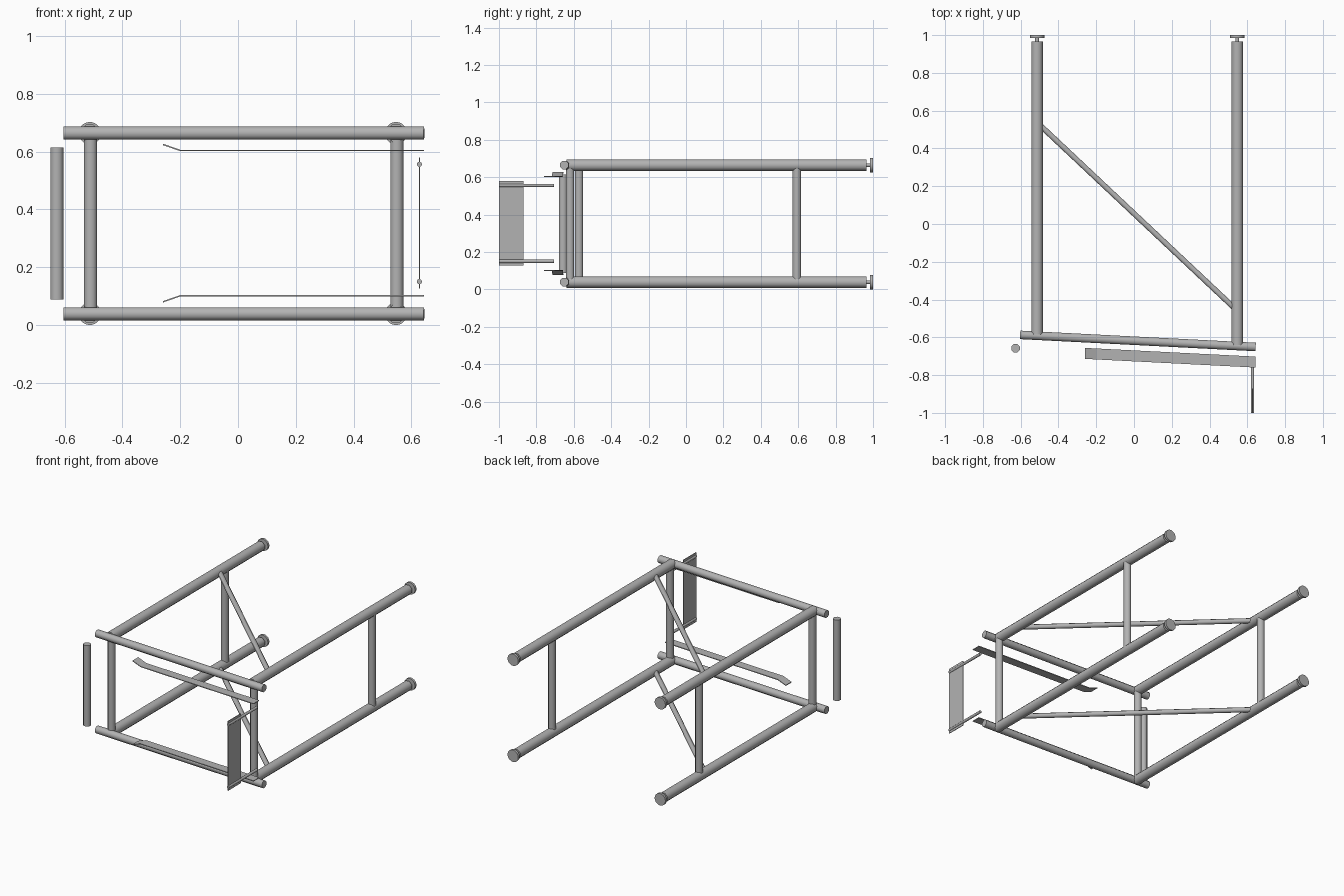
import bpy, bmesh, math
from mathutils import Vector, Matrix

if "Cube" in bpy.data.objects:
    bpy.data.objects.remove(bpy.data.objects["Cube"])

grey = bpy.data.materials.new("steel grey")
grey.diffuse_color = (0.45, 0.45, 0.45, 1)
grey.use_nodes = True
grey.node_tree.nodes["Principled BSDF"].inputs["Base Color"].default_value = grey.diffuse_color

LOW, HIGH = 0.0385, 0.664      # heights of the two frame layers
LEFT, RIGHT = -0.513, 0.547    # long tube positions


def finish(name, bm):
    bmesh.ops.recalc_face_normals(bm, faces=bm.faces)
    me = bpy.data.meshes.new(name)
    bm.to_mesh(me)
    bm.free()
    ob = bpy.data.objects.new(name, me)
    bpy.context.collection.objects.link(ob)
    me.materials.append(grey)
    bpy.context.view_layer.objects.active = ob
    ob.select_set(True)
    bpy.ops.object.shade_smooth_by_angle(angle=math.radians(50))
    ob.select_set(False)
    return ob


def rod(name, a, b, half, sides=8):
    """Closed bar from a to b; half = distance from axis to flat side."""
    a, b = Vector(a), Vector(b)
    d = b - a
    r = half / math.cos(math.pi / sides)
    bm = bmesh.new()
    m = (Matrix.Translation((a + b) / 2) @ d.to_track_quat('Z', 'Y').to_matrix().to_4x4()
         @ Matrix.Rotation(math.pi / sides, 4, 'Z'))
    bmesh.ops.create_cone(bm, cap_ends=True, segments=sides, radius1=r, radius2=r,
                          depth=d.length, matrix=m)
    return finish(name, bm)


def front_y(x):
    """The front of the frame is slightly skewed."""
    return -0.587 - 0.064 * (x + 0.603) / 1.247


for layer, z in (("lower", LOW), ("upper", HIGH)):
    # Long tubes with adjustable end pads
    for side, x, y0 in (("left", LEFT, -0.585), ("right", RIGHT, -0.64)):
        n = f"{layer}_{side}_"
        rod(n + "long_tube", (x, y0, z), (x, 0.966, z), 0.03)
        rod(n + "pad_stem", (x, 0.96, z), (x, 0.99, z), 0.01, 12)
        rod(n + "end_pad", (x, 0.985, z), (x, 1.0, z), 0.0383, 24)
    # Skewed front bar and diagonal brace
    rod(layer + "_front_bar", (-0.603, front_y(-0.603), z), (0.644, front_y(0.644), z), 0.0225)
    rod(layer + "_diagonal_brace", (LEFT + 0.01, 0.528, z), (RIGHT - 0.01, -0.45, z), 0.0145)

# Uprights joining the layers
for name, x, y in (("front_left_upright", -0.51, -0.572), ("front_right_upright", 0.55, -0.62),
                   ("back_left_upright", -0.51, 0.593), ("back_right_upright", 0.55, 0.593)):
    rod(name, (x, y, LOW + 0.01), (x, y, HIGH - 0.01), 0.0225)

# Loose post at the front left
rod("loose_post", (-0.627, -0.657, 0.088), (-0.627, -0.657, 0.615), 0.0225)

# Flat guide strips with a flared tip
for layer, z, flare in (("upper", 0.604, 0.021), ("lower", 0.101, -0.021)):
    bm = bmesh.new()
    rings = []
    for x, dz in ((-0.26, flare), (-0.20, 0), (0.644, 0)):
        y = -0.685 - 0.046 * (x + 0.26) / 0.904
        rings.append([bm.verts.new((x, y + sy * 0.029, z + dz + sz * 0.0025))
                      for sy, sz in ((-1, -1), (1, -1), (1, 1), (-1, 1))])
    for p, q in zip(rings, rings[1:]):
        for i in range(4):
            j = (i + 1) % 4
            bm.faces.new((p[i], p[j], q[j], q[i]))
    bm.faces.new(rings[0])
    bm.faces.new(rings[-1])
    ob = finish(layer + "_guide_strip", bm)
    ob.data.shade_flat()

# Front plate carried on two thin rods
bm = bmesh.new()
bmesh.ops.create_cube(bm, size=1, matrix=Matrix.Translation((0.628, -0.935, 0.353))
                      @ Matrix.Diagonal((0.004, 0.13, 0.453, 1)))
finish("front_plate", bm)
for layer, z in (("lower", 0.15), ("upper", 0.556)):
    rod(layer + "_plate_rod", (0.628, -1.0, z), (0.628, -0.705, z), 0.0085, 12)
